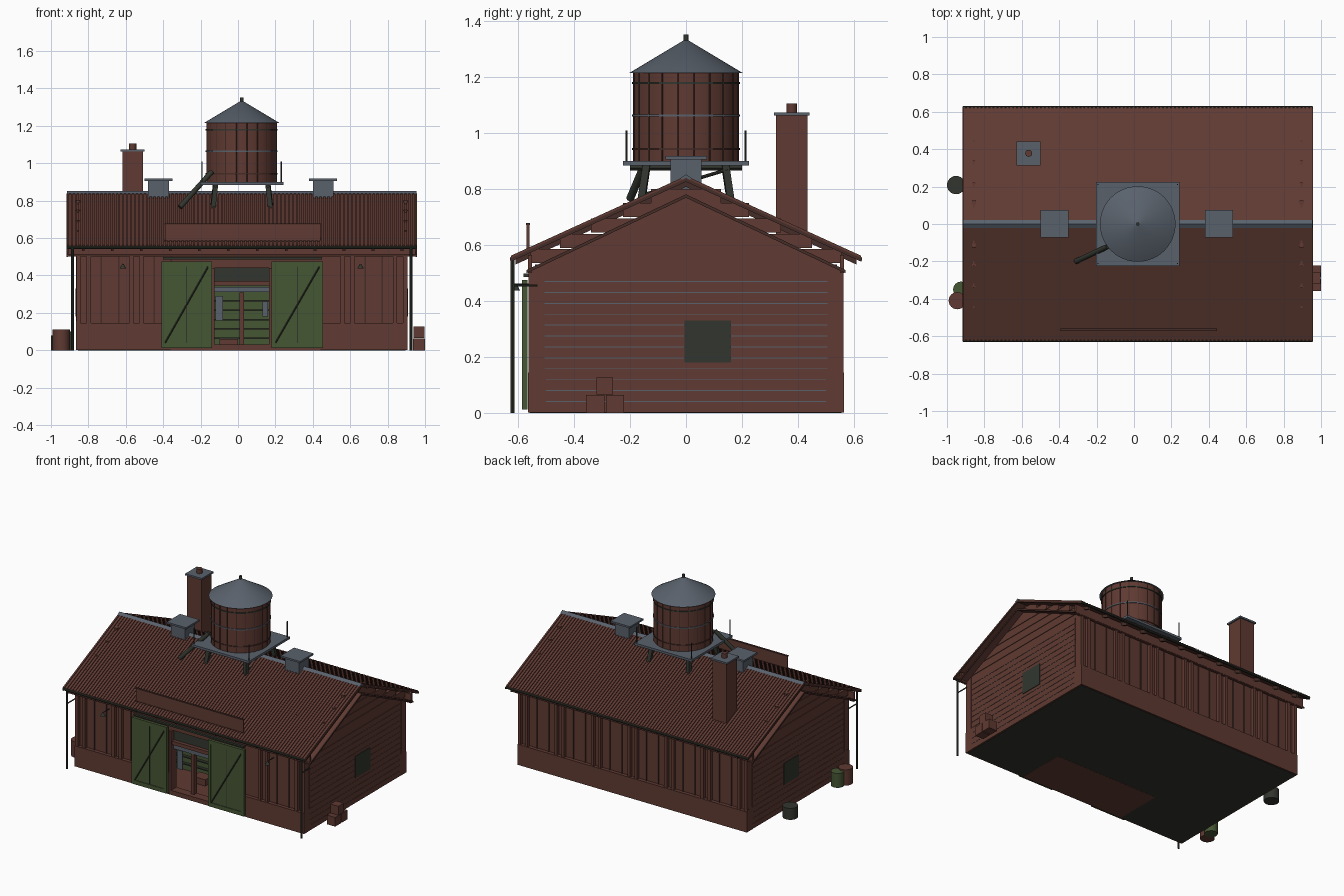
import bpy, bmesh, math
from mathutils import Vector

old = bpy.data.objects.get("Cube")
if old:
    bpy.data.objects.remove(old)


def material(name, r, g, b):
    m = bpy.data.materials.new(name)
    m.use_nodes = True
    m.diffuse_color = (r, g, b, 1)
    m.node_tree.nodes["Principled BSDF"].inputs["Base Color"].default_value = (r, g, b, 1)
    return m


RED = material("red timber", 0.115, 0.042, 0.032)
DARK = material("dark timber", 0.06, 0.025, 0.02)
GREEN = material("green paint", 0.06, 0.092, 0.034)
METAL = material("blue grey metal", 0.1, 0.12, 0.148)
IRON = material("dark iron", 0.032, 0.037, 0.028)

CX = 0.02           # centre of the building
WEST, EAST = -0.865, 0.905
RIDGE, SLOPE = 0.84, 0.456


def finish(name, bm, mat, smooth=False):
    bmesh.ops.recalc_face_normals(bm, faces=bm.faces)
    mesh = bpy.data.meshes.new(name)
    bm.to_mesh(mesh)
    bm.free()
    mesh.materials.append(mat)
    ob = bpy.data.objects.new(name, mesh)
    bpy.context.collection.objects.link(ob)
    if smooth:
        bpy.ops.object.select_all(action='DESELECT')
        ob.select_set(True)
        bpy.context.view_layer.objects.active = ob
        bpy.ops.object.shade_smooth_by_angle(angle=math.radians(35))
    return ob


def add_box(bm, x0, x1, y0, y1, z0, z1):
    made = bmesh.ops.create_cube(bm, size=1)["verts"]
    for v in made:
        v.co = Vector(((x0, x1)[v.co.x > 0], (y0, y1)[v.co.y > 0], (z0, z1)[v.co.z > 0]))


def boxes(name, mat, *spans):
    bm = bmesh.new()
    for s in spans:
        add_box(bm, *s)
    return finish(name, bm, mat)


def round_part(name, mat, x, y, z0, z1, r0, r1=None, sides=32):
    bm = bmesh.new()
    made = bmesh.ops.create_cone(bm, cap_ends=True, segments=sides, radius1=r0,
                                 radius2=r0 if r1 is None else r1, depth=z1 - z0)
    bmesh.ops.translate(bm, verts=made["verts"], vec=(x, y, (z0 + z1) / 2))
    return finish(name, bm, mat, True)


def rod(name, mat, a, b, r, sides=8):
    a, b = Vector(a), Vector(b)
    bm = bmesh.new()
    bmesh.ops.create_cone(bm, cap_ends=True, segments=sides, radius1=r, radius2=r, depth=(b - a).length)
    ob = finish(name, bm, mat, sides > 4)
    ob.location = (a + b) / 2
    ob.rotation_euler = (b - a).to_track_quat('Z', 'Y').to_euler()
    return ob


def prism(name, mat, outline, x0, x1):
    """Extrude a y-z outline along x."""
    bm = bmesh.new()
    face = bm.faces.new([bm.verts.new((x0, y, z)) for y, z in outline])
    ext = bmesh.ops.extrude_face_region(bm, geom=[face])["geom"]
    bmesh.ops.translate(bm, vec=(x1 - x0, 0, 0), verts=[v for v in ext if isinstance(v, bmesh.types.BMVert)])
    return finish(name, bm, mat)


# Base, floor and plinth
boxes("ground_floor", IRON, (WEST + 0.01, EAST - 0.01, -0.555, 0.555, 0, 0.012))
boxes("entrance_floor", RED, (-0.36, 0.44, -0.56, -0.22, -0.001, 0.016))
boxes("plinth", RED,
      (WEST, -0.14, -0.565, -0.5, 0.002, 0.145), (0.18, EAST, -0.565, -0.5, 0.002, 0.145),
      (WEST, EAST, 0.5, 0.565, 0.002, 0.145))

# Long walls with the front opening
boxes("front_wall", RED,
      (WEST, -0.14, -0.54, -0.51, 0.14, 0.53), (0.18, EAST, -0.54, -0.51, 0.14, 0.53),
      (-0.14, 0.18, -0.54, -0.51, 0.44, 0.53))
boxes("back_wall", RED, (WEST, EAST, 0.51, 0.54, 0.14, 0.53))
boxes("eave_fascia", RED, *[(WEST - 0.045, EAST + 0.045, min(s * 0.55, s * 0.565),
                             max(s * 0.55, s * 0.565), 0.5, 0.565) for s in (-1, 1)])

# Paired posts and single battens on the long walls
posts, battens = [], []
for i in range(7):
    x = WEST + 0.04 + i * 0.282
    for s in (-1, 1):
        if s < 0 and -0.43 < x < 0.46:
            continue
        y0, y1 = sorted((s * 0.535, s * 0.562))
        posts += [(x + d - 0.011, x + d + 0.011, y0, y1, 0.145, 0.52) for d in (-0.027, 0.027)]
        if i < 6:
            y0, y1 = sorted((s * 0.535, s * 0.546))
            battens += [(x + d - 0.004, x + d + 0.004, y0, y1, 0.145, 0.52) for d in (0.095, 0.187)]
boxes("wall_posts", RED, *posts)
boxes("wall_battens", DARK, *battens)

# Gable ends: core, courses, stepped top and window
STEPS = ((0.555, 0.585), (0.45, 0.64), (0.34, 0.695), (0.225, 0.75), (0.125, 0.8))
for side, face in ((-1, WEST), (1, EAST)):
    word = "left" if side > 0 else "right"
    inner, outer = sorted((face - side * 0.03, face - side * 0.004))
    prism(word + "_gable_core", RED, [(-0.56, 0.002), (0.56, 0.002), (0.56, 0.145), (0.53, 0.145),
          (0.53, 0.52), (0, 0.77), (-0.53, 0.52), (-0.53, 0.145), (-0.56, 0.145)], inner, outer)
    inner, outer = sorted((face - side * 0.02, face))
    boxes(word + "_gable_steps", RED, *[(inner, outer, -w, w, top - 0.05, top) for w, top in STEPS])
    boxes(word + "_gable_courses", RED, *[(inner, outer, -0.56 if k < 4 else -0.505, 0.56 if k < 4 else 0.505,
          0.003 + k * 0.039, 0.039 + k * 0.039) for k in range(13)])
    inner, outer = sorted((face - side * 0.01, face + side * 0.004))
    boxes(word + "_gable_joints", METAL, *[(face - side * 0.004 - 0.002, face - side * 0.004 + 0.002, -0.505, 0.505,
          0.0385 + k * 0.039, 0.0425 + k * 0.039) for k in range(12)])
    boxes(word + "_window", IRON, (inner, outer, -0.005, 0.16, 0.18, 0.33))

# Roof: ribbed sheets above a lower lining
RX0, RX1 = -0.915, 0.955
for s, word in ((-1, "front"), (1, "back")):
    def strip(name, mat, reach, top, slope, thick, x0, x1):
        return prism(name, mat, [(0, top), (s * reach, top - slope * reach),
                     (s * reach, top - slope * reach - thick), (0, top - thick)], x0, x1)
    strip(word + "_roof_sheet", RED, 0.625, RIDGE, SLOPE, 0.01, RX0, RX1)
    strip(word + "_roof_lining", RED, 0.57, 0.78, 0.474, 0.008, RX0, RX1)
    for x in (RX0 - 0.002, RX1 - 0.006):
        strip(word + "_verge_trim", DARK, 0.627, RIDGE - 0.002, SLOPE, 0.012, x, x + 0.008)
        strip(word + "_lining_trim", DARK, 0.57, 0.781, 0.474, 0.012, x, x + 0.008)
    ribs = strip(word + "_roof_ribs", RED, 0.625, RIDGE + 0.007, SLOPE, 0.01, RX0, RX0 + 0.011)
    rep = ribs.modifiers.new("repeat", 'ARRAY')
    rep.use_relative_offset = False
    rep.use_constant_offset = True
    rep.constant_offset_displace = (0.0211, 0, 0)
    rep.count = 89
    rod(word + "_gutter", IRON, (RX0, s * 0.622, 0.55), (RX1, s * 0.622, 0.55), 0.008)
    rafters = strip(word + "_rafter_tails", DARK, 0.61, RIDGE - 0.01, SLOPE, 0.022, WEST + 0.03, WEST + 0.045)
    rep = rafters.modifiers.new("repeat", 'ARRAY')
    rep.use_relative_offset = False
    rep.use_constant_offset = True
    rep.constant_offset_displace = (0.155, 0, 0)
    rep.count = 12
prism("ridge_cap", METAL, [(-0.022, 0.838), (0, 0.852), (0.022, 0.838), (0, 0.83)], RX0, RX1)

# Ridge vents
for x in (-0.425, 0.455):
    boxes("ridge_vent", METAL, (x - 0.055, x + 0.055, -0.055, 0.055, 0.8, 0.908),
          (x - 0.075, x + 0.075, -0.073, 0.075, 0.906, 0.918))

# Sign board, bare, on the front slope
boxes("sign_board", RED, (-0.39, 0.44, -0.57, -0.56, 0.585, 0.675))
boxes("sign_frame", DARK, (-0.393, 0.443, -0.572, -0.558, 0.672, 0.678), (-0.393, 0.443, -0.572, -0.558, 0.582, 0.588))

# Sliding doors
for x0, x1 in ((-0.41, -0.14), (0.18, 0.455)):
    boxes("sliding_door", GREEN, (x0, x1, -0.582, -0.566, 0.012, 0.475))
    boxes("door_frame", GREEN, (x0, x1, -0.586, -0.58, 0.012, 0.04), (x0, x1, -0.586, -0.58, 0.447, 0.475),
          (x0, x0 + 0.02, -0.586, -0.58, 0.012, 0.475), (x1 - 0.02, x1, -0.586, -0.58, 0.012, 0.475))
    rod("door_brace", IRON, (x0 + 0.015, -0.582, 0.03), (x1 - 0.015, -0.582, 0.455), 0.004, 4)
    boxes("door_seam", IRON, ((x0 + x1) / 2 - 0.002, (x0 + x1) / 2 + 0.002, -0.584, -0.58, 0.03, 0.455))
boxes("door_rail", IRON, (-0.4, 0.45, -0.58, -0.562, 0.486, 0.498))

# Doorway frame, transom and interior
boxes("doorway_frame", RED, (-0.14, -0.125, -0.56, -0.5, 0.012, 0.44), (0.165, 0.18, -0.56, -0.5, 0.012, 0.44),
      (0.008, 0.032, -0.53, -0.5, 0.012, 0.31), (-0.14, 0.18, -0.55, -0.5, 0.345, 0.37),
      (-0.14, 0.18, -0.56, -0.5, 0.012, 0.03))
boxes("transom_window", IRON, (-0.13, 0.17, -0.525, -0.515, 0.37, 0.44))
boxes("transom_bar", METAL, (-0.13, 0.17, -0.535, -0.505, 0.312, 0.338))
boxes("interior_wall", GREEN, (-0.36, 0.44, -0.23, -0.22, 0.012, 0.5))
boxes("interior_shelves", IRON, *[(-0.34, 0.42, -0.25, -0.225, z, z + 0.008) for z in (0.06, 0.11, 0.16, 0.21, 0.26)])
boxes("interior_panels", METAL, (-0.12, -0.08, -0.5, -0.49, 0.16, 0.29), (0.13, 0.16, -0.5, -0.49, 0.18, 0.26))
boxes("interior_crate", RED, (-0.1, 0.0, -0.36, -0.28, 0.012, 0.06))

# Downpipes and wall lamps
for x in (-0.885, 0.925):
    rod("downpipe", IRON, (x, -0.62, 0), (x, -0.62, 0.55), 0.007)
    rod("pipe_bracket", IRON, (x, -0.62, 0.455), (x, -0.53, 0.455), 0.004)
for x in (-0.615, 0.655):
    rod("lamp_arm", IRON, (x, -0.54, 0.46), (x, -0.612, 0.46), 0.003)
    round_part("lamp_shade", IRON, x, -0.61, 0.438, 0.462, 0.017, 0.003, 12)

# Chimney
boxes("chimney", RED, (-0.618, -0.508, 0.322, 0.434, 0.6, 1.065))
boxes("chimney_cap", METAL, (-0.627, -0.499, 0.314, 0.442, 1.062, 1.074))
round_part("chimney_pot", RED, -0.563, 0.378, 1.07, 1.105, 0.019, sides=16)

# Water tower: stand
boxes("tower_platform", METAL, (CX - 0.222, CX + 0.222, -0.225, 0.225, 0.884, 0.9))
for sx in (-1, 1):
    for sy in (-1, 1):
        rod("tower_leg", IRON, (CX + sx * 0.155, sy * 0.16, 0.755), (CX + sx * 0.14, sy * 0.14, 0.888), 0.018, 4)
        rod("rail_post", IRON, (CX + sx * 0.212, sy * 0.212, 0.89), (CX + sx * 0.212, sy * 0.212, 1.01), 0.0035)
    rod("tower_brace", IRON, (CX + sx * 0.15, -0.15, 0.78), (CX + sx * 0.15, 0.15, 0.87), 0.006)
    rod("platform_joist", IRON, (CX + sx * 0.14, -0.2, 0.876), (CX + sx * 0.14, 0.2, 0.876), 0.01, 4)

# Water tower: tank, seams, hoops and cone roof
round_part("tank", RED, CX, 0, 0.9, 1.222, 0.188, sides=48)
for i in range(20):
    a = math.tau * (i + 0.5) / 20
    x, y = CX + 0.1875 * math.cos(a), 0.1875 * math.sin(a)
    rod("tank_seam", DARK, (x, y, 0.9), (x, y, 1.22), 0.0035, 4)
for z, mat in ((0.94, DARK), (1.06, METAL), (1.175, IRON)):
    round_part("tank_hoop", mat, CX, 0, z, z + 0.007, 0.1925, sides=48)
round_part("tank_roof", METAL, CX, 0, 1.215, 1.334, 0.202, 0.004, 48)
round_part("tank_finial", IRON, CX, 0, 1.325, 1.352, 0.009, sides=12)
rod("water_spout", IRON, (-0.14, -0.12, 0.955), (-0.31, -0.2, 0.765), 0.014, 12)

# Barrels and crates beside the walls
round_part("red_barrel", RED, -0.945, -0.41, 0, 0.11, 0.046, sides=24)
round_part("green_barrel", GREEN, -0.925, -0.35, 0, 0.1, 0.042, sides=24)
round_part("dark_barrel", IRON, -0.951, 0.208, 0, 0.08, 0.049, sides=24)
boxes("crates", RED, (0.935, 1.0, -0.357, -0.292, 0, 0.064), (0.935, 1.0, -0.286, -0.222, 0, 0.064),
      (0.937, 0.998, -0.32, -0.26, 0.065, 0.127))
